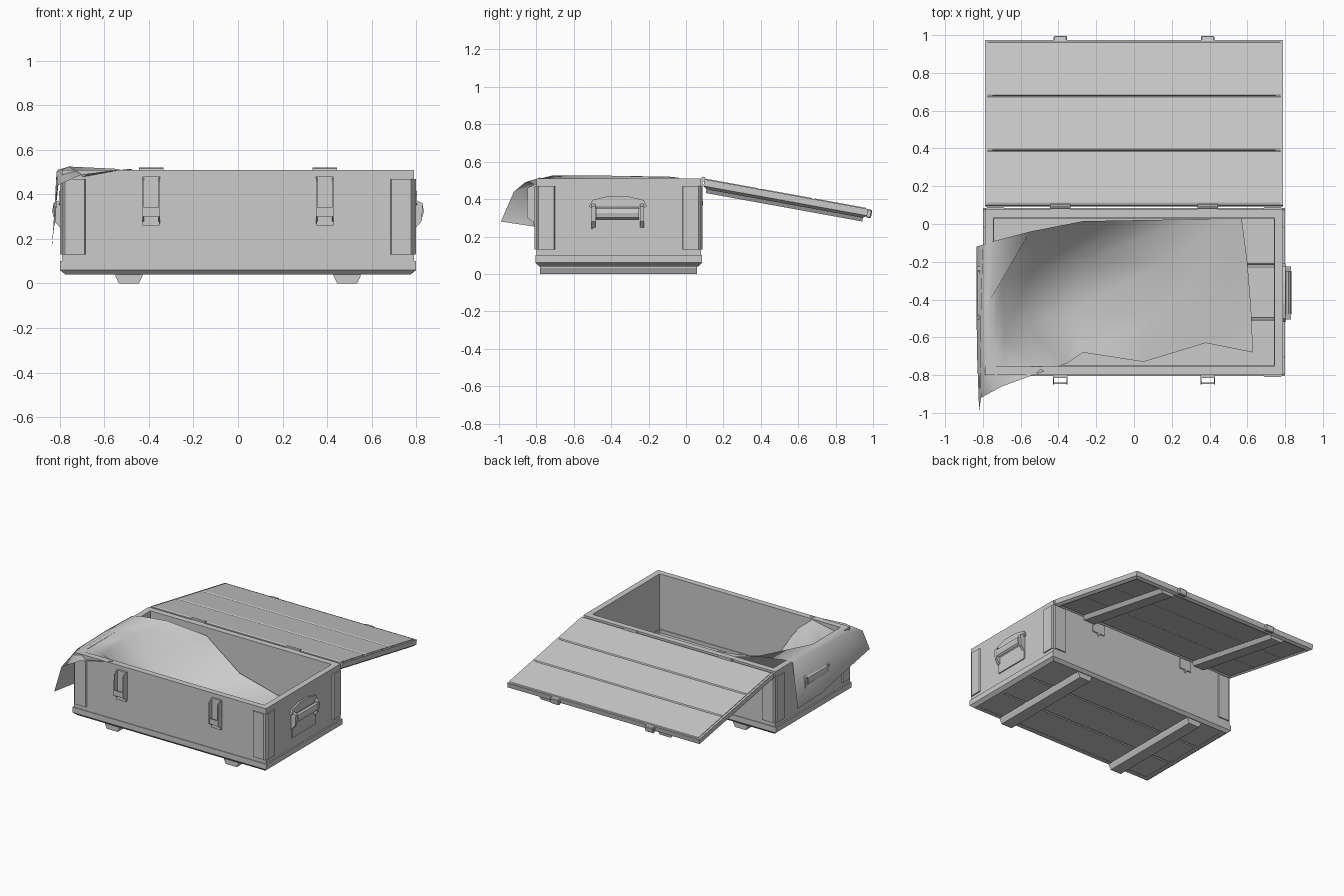
import bpy, bmesh, math
from mathutils import Matrix, Vector

if "Cube" in bpy.data.objects:
    bpy.data.objects.remove(bpy.data.objects["Cube"])


def make(name, verts, faces, smooth=False, mat=None):
    me = bpy.data.meshes.new(name)
    me.from_pydata(verts, [], faces)
    bm = bmesh.new()
    bm.from_mesh(me)
    if mat:
        bm.transform(mat)
    bmesh.ops.recalc_face_normals(bm, faces=bm.faces)
    bm.to_mesh(me)
    bm.free()
    for p in me.polygons:
        p.use_smooth = smooth
    ob = bpy.data.objects.new(name, me)
    bpy.context.collection.objects.link(ob)
    return ob


def box(name, x0, x1, y0, y1, z0, z1, mat=None, bevel=0):
    v = [(x, y, z) for z in (z0, z1) for x, y in ((x0, y0), (x1, y0), (x1, y1), (x0, y1))]
    f = [(0, 1, 2, 3), (4, 5, 6, 7)] + [(i, (i + 1) % 4, (i + 1) % 4 + 4, i + 4) for i in range(4)]
    ob = make(name, v, f, mat=mat)
    if bevel:
        m = ob.modifiers.new("bevel", 'BEVEL')
        m.width, m.segments = bevel, 1
    return ob


def prism(name, profile, axis, a, b, mat=None):
    """Extrude a closed 2D profile along x, y or z."""
    def put(p, t):
        return {'x': (t, p[0], p[1]), 'y': (p[0], t, p[1]), 'z': (p[0], p[1], t)}[axis]
    n = len(profile)
    v = [put(p, t) for t in (a, b) for p in profile]
    f = [tuple(range(n)), tuple(range(n, 2 * n))]
    f += [(i, (i + 1) % n, (i + 1) % n + n, i + n) for i in range(n)]
    return make(name, v, f, mat=mat)


def rings(name, loops, mat=None):
    """Rectangular frame skinned through (x0, x1, y0, y1, z) loops, closed on itself."""
    v = []
    for x0, x1, y0, y1, z in loops:
        v += [(x0, y0, z), (x1, y0, z), (x1, y1, z), (x0, y1, z)]
    n = len(loops)
    f = [(r * 4 + i, r * 4 + (i + 1) % 4, (r + 1) % n * 4 + (i + 1) % 4, (r + 1) % n * 4 + i)
         for r in range(n) for i in range(4)]
    return make(name, v, f, mat=mat)


def runner(name, x, y0, y1, z0, z1, mat=None):
    w = z1 - z0
    prism(name, [(x - .06, z1), (x - .06, z1 - w * .3), (x - .045, z0),
                 (x + .045, z0), (x + .06, z1 - w * .3), (x + .06, z1)], 'y', y0, y1, mat)


# crate walls and chamfered base frame
rings("crate_walls", [(-.79, .79, -.80, .08, .10), (-.79, .79, -.80, .08, .51),
                      (-.745, .745, -.755, .035, .51), (-.745, .745, -.755, .035, .06)])
rings("base_frame", [(-.775, .775, -.785, .065, .04), (-.80, .80, -.805, .085, .06),
                     (-.80, .80, -.805, .085, .10), (-.74, .74, -.75, .03, .10),
                     (-.74, .74, -.75, .03, .04)])

# floor planks and runners
for i in range(3):
    y = -.785 + i * .2833
    box("floor_plank", -.77, .77, y + .002, y + .281, .042, .075, bevel=.006)
for s in (-1, 1):
    runner("base_runner", s * .49, -.78, .06, 0, .045)

# open lid, built flat and tilted about the hinge line
tilt = Matrix.Translation((0, .10, .51)) @ Matrix.Rotation(math.radians(-10.3), 4, 'X')
for i in range(3):
    y = .005 + i * .293
    prism("lid_plank", [(y, -.004), (y + .008, 0), (y + .284, 0), (y + .291, -.006),
                        (y + .291, -.045), (y, -.045)], 'x', -.775, .775, tilt)
rings("lid_frame", [(-.79, .79, 0, .89, -.004), (-.79, .79, 0, .89, -.04),
                    (-.77, .77, .02, .87, -.055), (-.75, .75, .04, .85, -.04),
                    (-.75, .75, .04, .85, -.004)], tilt)
for s in (-1, 1):
    runner("lid_runner", s * .49, .02, .87, -.075, -.04, tilt)
    box("lid_catch", s * .39 - .035, s * .39 + .035, .885, .912, -.05, -.005, tilt, .005)

# corner plates wrapping all four vertical corners
for sx in (-1, 1):
    for yc, d in ((-.80, 1), (.08, -1)):
        X, o = .79, .009
        pts = [(X - .105, yc), (X - .10, yc - d * o), (X - .012, yc - d * o), (X + o, yc + d * .012),
               (X + o, yc + d * .095), (X, yc + d * .10), (X, yc)]
        prism("corner_plate", [(sx * px, py) for px, py in pts], 'z', .13, .47)

# front latches (folded channels) and rear hinges
for s in (-1, 1):
    x = s * .39
    box("latch_plate", x - .038, x + .038, -.815, -.799, .26, .48)
    for e in (-1, 1):
        xe = x + e * .036
        prism("latch_flange", [(-.80, .27), (-.85, .30), (-.848, .46), (-.80, .48)], 'x',
              xe - .003, xe + .003)
    box("latch_tongue", x - .036, x + .036, -.846, -.84, .30, .34)
    box("hinge_leaf", x - .05, x + .05, .079, .088, .39, .51)
    prism("hinge_tip", [(x - .012, .39), (x, .365), (x + .012, .39)], 'y', .079, .092)
    n = 8
    prism("hinge_barrel", [(.094 + .013 * math.cos(k * math.tau / n), .507 + .013 * math.sin(k * math.tau / n))
                           for k in range(n)], 'x', x - .055, x + .055)

# carrying handles on both ends
for s in (-1, 1):
    flip = Matrix.Scale(s, 4, Vector((1, 0, 0)))
    box("handle_plate", .789, .798, -.50, -.225, .18, .30, flip)
    prism("handle_bracket", [(-.52, .36), (-.50, .395), (-.42, .415), (-.31, .415), (-.225, .395),
                             (-.21, .36), (-.23, .35), (-.50, .35)], 'x', .789, .803, flip)
    grip = [(.817 + .018 * math.cos(k * math.tau / 8), .325 + .034 * math.sin(k * math.tau / 8)) for k in range(8)]
    prism("handle_grip", grip, 'y', -.48, -.25, flip)
    for y in (-.505, -.245):
        prism("handle_arm", [(.79, .24), (.825, .28), (.83, .36), (.79, .38)], 'y', y, y + .02, flip)

# cloth draped over the left end and trailing across the floor
rows = [
    [(-.82, -.99, .28), (-.83, -.72, .24), (-.835, -.40, .18), (-.835, -.12, .17)],
    [(-.81, -.92, .44), (-.815, -.72, .50), (-.81, -.40, .51), (-.80, -.11, .51)],
    [(-.70, -.86, .49), (-.76, -.72, .525), (-.76, -.40, .525), (-.74, -.09, .52)],
    [(-.48, -.78, .515), (-.69, -.60, .44), (-.70, -.30, .46), (-.55, -.04, .515)],
    [(-.36, -.74, .36), (-.57, -.54, .24), (-.54, -.25, .27), (-.27, .015, .46)],
    [(-.27, -.68, .20), (-.30, -.45, .11), (-.25, -.20, .13), (0, .02, .25)],
    [(.05, -.73, .10), (.10, -.50, .16), (.15, -.22, .11), (.30, .025, .17)],
    [(.38, -.63, .11), (.35, -.45, .10), (.38, -.20, .14), (.48, .03, .13)],
    [(.63, -.68, .09), (.62, -.45, .09), (.60, -.20, .10), (.57, .03, .12)],
]
c = len(rows[0])
make("draped_cloth", [p for r in rows for p in r],
     [(r * c + i, r * c + i + 1, (r + 1) * c + i + 1, (r + 1) * c + i)
      for r in range(len(rows) - 1) for i in range(c - 1)], smooth=True)
